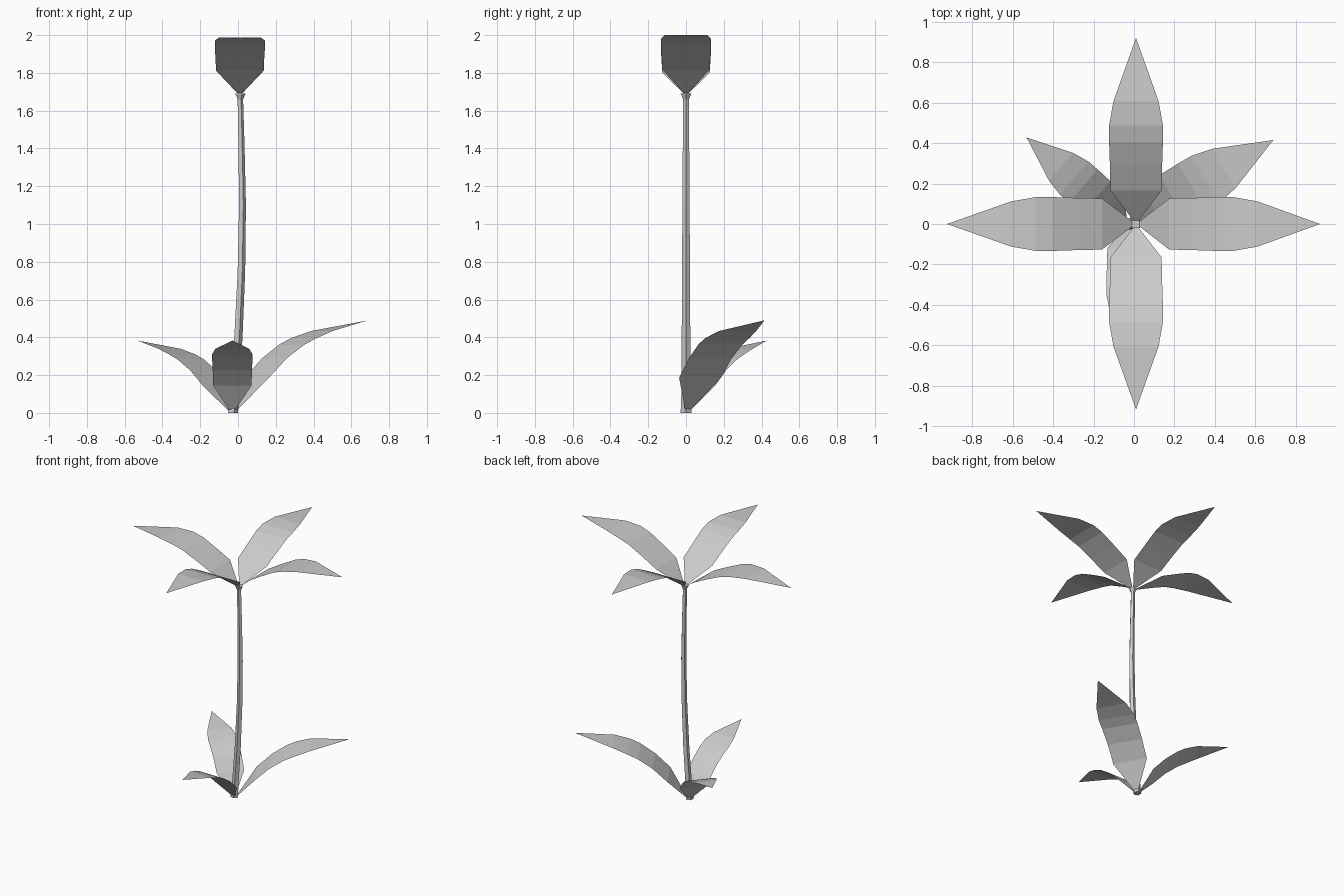
import bpy, bmesh, math
from mathutils import Vector

cube = bpy.data.objects.get("Cube")
if cube:
    bpy.data.objects.remove(cube, do_unlink=True)

grey = bpy.data.materials.new("plain grey")
grey.use_nodes = True
grey.diffuse_color = (0.6, 0.6, 0.6, 1)
grey.node_tree.nodes["Principled BSDF"].inputs["Base Color"].default_value = grey.diffuse_color


def finish(name, bm):
    mesh = bpy.data.meshes.new(name)
    bm.to_mesh(mesh)
    bm.free()
    mesh.materials.append(grey)
    obj = bpy.data.objects.new(name, mesh)
    bpy.context.collection.objects.link(obj)
    return obj


# Leaf outline: fraction along the length, fraction of the half width
OUTLINE = [(0.02, 0.1), (0.18, 0.95), (0.31, 0.97), (0.44, 1), (0.53, 1), (0.66, 0.84)]
# Height along the leaf at each outline row, then at the tip
UPPER_RISE = [0.01, 0.135, 0.205, 0.27, 0.298, 0.317, 0.317]
LOWER_RISE = [0.02, 0.38, 0.59, 0.74, 0.81, 0.885, 1]


def leaf(name, base, angle, length, half_width, rise, scale=1, droop=0):
    """A flat-faced strip that arches outward and ends in a point."""
    a = math.radians(angle)
    out = Vector((math.cos(a), math.sin(a), 0))
    side = Vector((-out.y, out.x, 0))
    base = Vector(base)
    bm = bmesh.new()
    rows = []
    for (t, w), z in zip(OUTLINE, rise):
        centre = base + out * length * t + Vector((0, 0, z * scale - droop * t))
        rows.append([bm.verts.new(centre + side * half_width * w * s) for s in (-1, 1)])
    tip = bm.verts.new(base + out * length + Vector((0, 0, rise[-1] * scale - droop)))
    for (a0, a1), (b0, b1) in zip(rows, rows[1:]):
        bm.faces.new((a0, b0, b1, a1))
    bm.faces.new((rows[-1][0], tip, rows[-1][1]))
    return finish(name, bm)


# Crown of four arching leaves
top = (0.01, 0, 1.683)
leaf("crown_leaf_left", top, 0, 0.91, 0.133, UPPER_RISE)
leaf("crown_leaf_back", top, 90, 0.92, 0.133, UPPER_RISE, droop=0.035)
leaf("crown_leaf_right", top, 180, 0.935, 0.133, UPPER_RISE, droop=0.083)
leaf("crown_leaf_front", top, 270, 0.917, 0.133, UPPER_RISE, droop=0.02)

# Three leaves growing from the foot
foot = (-0.03, 0, 0)
leaf("foot_leaf_left", foot, 30, 0.83, 0.135, LOWER_RISE, 0.49)
leaf("foot_leaf_right", foot, 139.5, 0.66, 0.108, LOWER_RISE, 0.383)
leaf("foot_leaf_front", foot, 270, 0.655, 0.107, LOWER_RISE, 0.383)

# Five-sided stem with a gentle bend: x, z, radius
STEM = [(-0.03, 0, 0.03), (-0.022, 0.1, 0.026), (0, 0.4, 0.024), (0.016, 0.75, 0.022),
        (0.022, 1.1, 0.02), (0.017, 1.4, 0.018), (0.011, 1.66, 0.016), (0.01, 1.69, 0.03)]
bm = bmesh.new()
rings = []
for x, z, r in STEM:
    rings.append([bm.verts.new((x + r * math.cos(math.tau * i / 5), r * math.sin(math.tau * i / 5), z))
                  for i in range(5)])
for low, high in zip(rings, rings[1:]):
    for i in range(5):
        j = (i + 1) % 5
        bm.faces.new((low[i], low[j], high[j], high[i]))
bm.faces.new(rings[-1])
bm.faces.new(rings[0][::-1])
finish("stem", bm)
